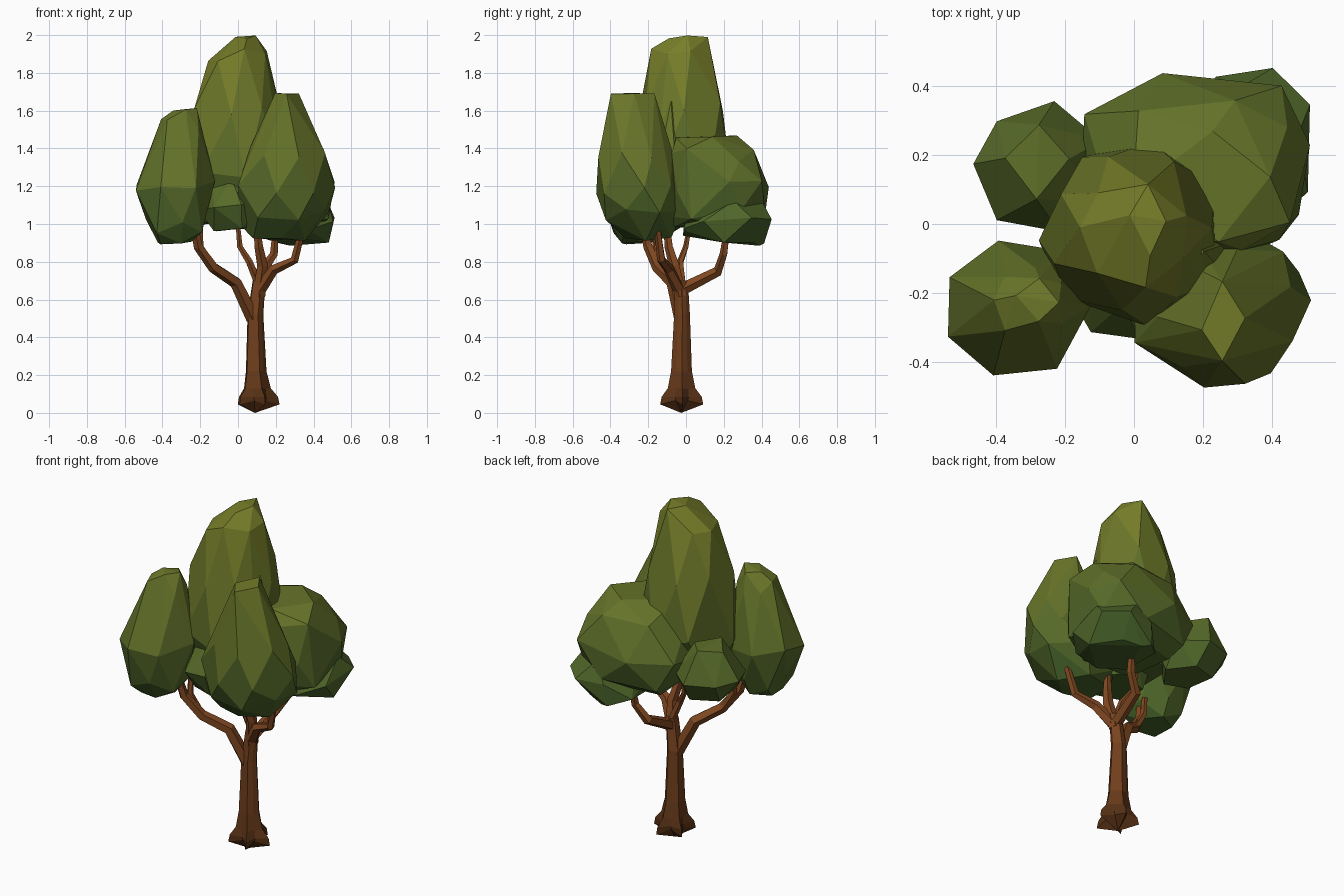
import bpy, bmesh, math, random
from mathutils import Vector

if "Cube" in bpy.data.objects:
    bpy.data.objects.remove(bpy.data.objects["Cube"])

random.seed(11)


def material(name, rgb):
    m = bpy.data.materials.new(name)
    m.diffuse_color = (*rgb, 1)
    m.use_nodes = True
    m.node_tree.nodes["Principled BSDF"].inputs["Base Color"].default_value = m.diffuse_color
    return m


# Greens run from shaded low leaves to olive crown; bark from dark foot to warm branches
LOW, HIGH = Vector((0.06, 0.12, 0.022)), Vector((0.185, 0.21, 0.022))
LEAF = [material(f"leaf_{i}", LOW.lerp(HIGH, i / 7)) for i in range(8)]
BARK = [material(f"bark_{i}", Vector((0.1, 0.032, 0.008)).lerp(Vector((0.22, 0.065, 0.015)), i / 4))
        for i in range(5)]


def finish(name, bm, mats, z0, z1):
    """Store the mesh and colour its flat faces by height."""
    bmesh.ops.recalc_face_normals(bm, faces=bm.faces)
    n = len(mats)
    for f in bm.faces:
        t = (f.calc_center_median().z - z0) / (z1 - z0)
        f.material_index = max(0, min(n - 1, int(t * n)))
    me = bpy.data.meshes.new(name)
    bm.to_mesh(me)
    bm.free()
    for m in mats:
        me.materials.append(m)
    ob = bpy.data.objects.new(name, me)
    bpy.context.collection.objects.link(ob)
    return ob


def clump(name, rings, sides=7, power=1.0):
    """Faceted leaf mass: hull around twisted, jittered rings (z, cx, cy, rx, ry)."""
    bm = bmesh.new()
    last = len(rings) - 1
    for k, (z, cx, cy, rx, ry) in enumerate(rings):
        count = 4 if k == 0 else 5 if k == last else sides
        for i in range(count):
            a = 2 * math.pi * (i + 0.5 * (k % 2) + random.uniform(-0.15, 0.15)) / count
            c, s = (math.copysign(abs(q) ** power, q) for q in (math.cos(a), math.sin(a)))
            r = random.uniform(1.02, 1.09)
            dz = (random.uniform(-0.025, 0) if k == 0 else
                  random.uniform(0, 0.03) if k == last else random.uniform(-0.04, 0.04))
            bm.verts.new((cx + rx * r * c, cy + ry * r * s, z + dz))
    bmesh.ops.convex_hull(bm, input=bm.verts)
    loose = [v for v in bm.verts if not v.link_faces]
    bmesh.ops.delete(bm, geom=loose, context='VERTS')
    bmesh.ops.dissolve_limit(bm, angle_limit=math.radians(8), verts=bm.verts, edges=bm.edges)
    return finish(name, bm, LEAF, 0.85, 1.9)


def skin(bm, rings):
    """Join equal rings of vertices and cap the far end."""
    n = len(rings[0])
    for a, b in zip(rings, rings[1:]):
        for i in range(n):
            bm.faces.new((a[i], a[(i + 1) % n], b[(i + 1) % n], b[i]))
    bm.faces.new(rings[-1])
    return rings[0]


def branch(name, path, r0, r1, sides=5):
    """Tapered low-poly limb along a path."""
    bm = bmesh.new()
    pts = [Vector(p) for p in path]
    rings = []
    for k, p in enumerate(pts):
        d = (pts[min(k + 1, len(pts) - 1)] - pts[max(k - 1, 0)]).normalized()
        u = d.cross(Vector((0.8, -0.6, 0))).normalized()
        v = d.cross(u)
        r = r0 + (r1 - r0) * k / (len(pts) - 1)
        rings.append([bm.verts.new(p + r * (u * math.cos(2 * math.pi * i / sides)
                                            + v * math.sin(2 * math.pi * i / sides)))
                      for i in range(sides)])
    bm.faces.new(skin(bm, rings)[::-1])
    return finish(name, bm, BARK, 0, 0.85)


# Trunk with five flared root toes and a pointed underside
bm = bmesh.new()
rings = []
for z, cx, cy, r, valley in [(0.045, 0.1, -0.025, 0.12, 0.45), (0.085, 0.1, -0.025, 0.112, 0.55),
                             (0.13, 0.097, -0.025, 0.077, 0.75), (0.22, 0.093, -0.025, 0.058, 0.88),
                             (0.52, 0.09, -0.022, 0.044, 0.9), (0.7, 0.11, -0.025, 0.036, 0.9)]:
    ring = []
    for i in range(10):
        a = math.pi * (i / 5 + 0.02)
        q = r * (valley if i % 2 else 1)
        dz = 0.02 if z < 0.05 and i % 2 else 0
        ring.append(bm.verts.new((cx + q * math.cos(a), cy + q * math.sin(a), z + dz)))
    rings.append(ring)
foot = skin(bm, rings)
tip = bm.verts.new((0.09, -0.025, 0))
for i in range(10):
    bm.faces.new((foot[(i + 1) % 10], foot[i], tip))
finish("trunk", bm, BARK, 0, 0.85)

# Branches
branch("left_branch", [(0.08, -0.025, 0.5), (-0.01, -0.07, 0.69), (-0.13, -0.15, 0.77),
                       (-0.21, -0.2, 0.88), (-0.23, -0.22, 0.98)], 0.038, 0.022)
branch("left_branch_fork", [(-0.14, -0.15, 0.78), (-0.2, -0.16, 0.88), (-0.2, -0.15, 0.98)], 0.022, 0.015)
branch("middle_branch", [(0.11, -0.025, 0.62), (0.13, -0.06, 0.78), (0.11, -0.09, 0.88),
                         (0.1, -0.1, 0.99)], 0.036, 0.018)
branch("right_branch", [(0.12, -0.04, 0.66), (0.19, -0.09, 0.76), (0.3, -0.13, 0.81),
                        (0.34, -0.15, 0.97)], 0.034, 0.018)
branch("back_branch", [(0.11, -0.01, 0.66), (0.13, 0.17, 0.75), (0.19, 0.2, 0.84),
                       (0.2, 0.22, 0.98)], 0.034, 0.016)
branch("back_branch_fork", [(0.11, -0.02, 0.68), (0.06, -0.03, 0.8), (0.01, 0.0, 0.88),
                            (0.0, 0.02, 0.99)], 0.022, 0.012)

# Leaf masses
clump("crown_leaves", [(2.0, 0.04, 0.01, 0.05, 0.1), (1.9, 0.0, -0.03, 0.15, 0.15),
                       (1.62, -0.01, -0.02, 0.225, 0.215), (1.25, 0.0, -0.03, 0.27, 0.255),
                       (1.02, 0.0, -0.03, 0.2, 0.19)])
clump("left_front_leaves", [(1.62, -0.28, -0.22, 0.06, 0.06), (1.52, -0.3, -0.23, 0.1, 0.1),
                            (1.2, -0.335, -0.245, 0.205, 0.2), (0.99, -0.335, -0.25, 0.15, 0.15),
                            (0.88, -0.34, -0.24, 0.09, 0.1)])
clump("right_front_leaves", [(1.7, 0.26, -0.28, 0.06, 0.11), (1.38, 0.27, -0.27, 0.19, 0.195),
                             (1.18, 0.25, -0.245, 0.255, 0.215), (1.05, 0.25, -0.22, 0.235, 0.21),
                             (0.91, 0.2, -0.2, 0.15, 0.12)])
clump("back_right_leaves", [(1.48, 0.2, 0.11, 0.19, 0.15), (1.36, 0.2, 0.14, 0.26, 0.21),
                            (1.2, 0.175, 0.17, 0.32, 0.265), (1.05, 0.18, 0.15, 0.29, 0.25),
                            (0.97, 0.18, 0.13, 0.22, 0.19)], power=0.75)
clump("back_left_leaves", [(1.31, -0.28, 0.18, 0.09, 0.1), (1.15, -0.27, 0.16, 0.185, 0.185),
                           (0.99, -0.25, 0.13, 0.13, 0.14)])
clump("low_right_leaves", [(1.14, 0.33, 0.22, 0.14, 0.17), (1.01, 0.34, 0.22, 0.19, 0.235),
                           (0.93, 0.29, 0.2, 0.18, 0.21), (0.88, 0.3, 0.32, 0.08, 0.07)])
clump("low_front_leaves", [(1.25, -0.05, -0.15, 0.08, 0.08), (1.1, -0.03, -0.16, 0.17, 0.17),
                           (0.96, -0.01, -0.15, 0.13, 0.13)])
clump("inner_right_leaves", [(1.66, 0.16, -0.08, 0.04, 0.05), (1.3, 0.18, -0.1, 0.11, 0.09),
                             (1.05, 0.15, -0.1, 0.1, 0.1)], 6)
